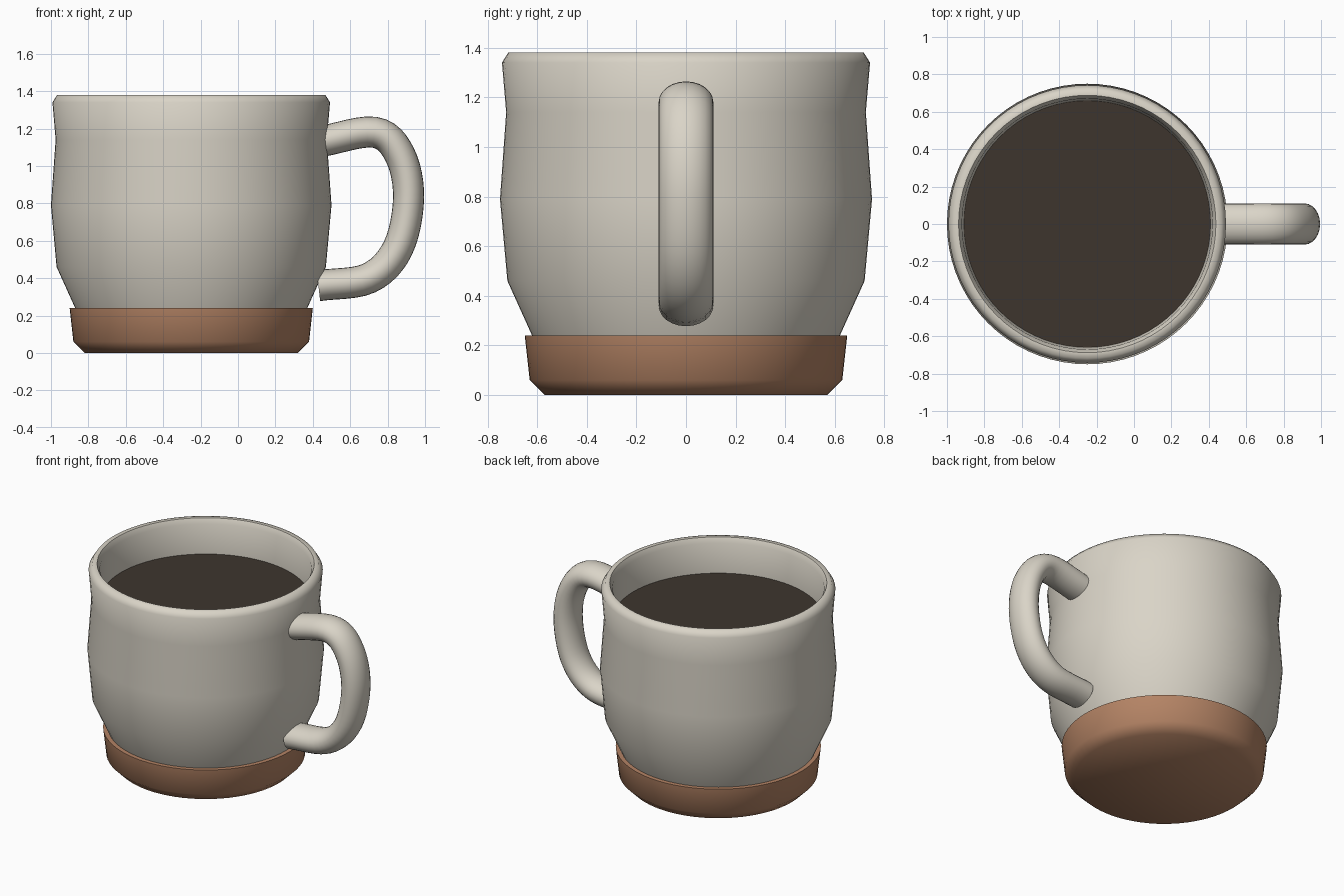
import bpy
import bmesh
from math import cos, sin, pi, radians
from mathutils import Vector

cube = bpy.data.objects.get("Cube")
if cube:
    bpy.data.objects.remove(cube, do_unlink=True)

CUP_X = -0.25   # axis of the cup
SEGMENTS = 72


def material(name, rgb):
    mat = bpy.data.materials.new(name)
    mat.use_nodes = True
    mat.diffuse_color = (*rgb, 1)
    bsdf = mat.node_tree.nodes["Principled BSDF"]
    bsdf.inputs["Base Color"].default_value = (*rgb, 1)
    bsdf.inputs["Roughness"].default_value = 0.6
    return mat


def finish(name, bm, mat, angle=62):
    bmesh.ops.remove_doubles(bm, verts=bm.verts, dist=1e-5)
    bmesh.ops.recalc_face_normals(bm, faces=bm.faces)
    mesh = bpy.data.meshes.new(name)
    bm.to_mesh(mesh)
    bm.free()
    mesh.materials.append(mat)
    obj = bpy.data.objects.new(name, mesh)
    bpy.context.collection.objects.link(obj)
    bpy.ops.object.select_all(action="DESELECT")
    obj.select_set(True)
    bpy.context.view_layer.objects.active = obj
    bpy.ops.object.shade_smooth_by_angle(angle=radians(angle))
    return obj


def lathe(name, profile, mat):
    """Spin (radius, height) points around the cup axis."""
    bm = bmesh.new()
    verts = [bm.verts.new((r, 0, z)) for r, z in profile]
    edges = [bm.edges.new(pair) for pair in zip(verts, verts[1:])]
    bmesh.ops.spin(bm, geom=verts + edges, cent=(0, 0, 0), axis=(0, 0, 1),
                   angle=2 * pi, steps=SEGMENTS, use_merge=True)
    obj = finish(name, bm, mat)
    obj.location.x = CUP_X
    return obj


def smooth_path(points, steps):
    """Catmull-Rom curve through the points."""
    p = [2 * points[0] - points[1], *points, 2 * points[-1] - points[-2]]
    path = []
    for a, b, c, d in zip(p, p[1:], p[2:], p[3:]):
        for i in range(steps):
            t = i / steps
            path.append(0.5 * (2 * b + (c - a) * t + (2 * a - 5 * b + 4 * c - d) * t**2
                               + (3 * b - a - 3 * c + d) * t**3))
    return path + [points[-1]]


def tube(name, points, half_thick, half_wide, mat, sides=24):
    """Sweep an ellipse along a path lying in the xz plane."""
    path = smooth_path(points, 6)
    bm = bmesh.new()
    rings = []
    for i, centre in enumerate(path):
        tangent = path[min(i + 1, len(path) - 1)] - path[max(i - 1, 0)]
        across = Vector((0, 1, 0))
        normal = tangent.normalized().cross(across)
        rings.append([bm.verts.new(centre + normal * half_thick * cos(2 * pi * k / sides)
                                   + across * half_wide * sin(2 * pi * k / sides))
                      for k in range(sides)])
    for lower, upper in zip(rings, rings[1:]):
        for k in range(sides):
            n = (k + 1) % sides
            bm.faces.new((lower[k], lower[n], upper[n], upper[k]))
    bm.faces.new(rings[0])
    bm.faces.new(rings[-1])
    return finish(name, bm, mat)


glaze = material("cream glaze", (0.70, 0.66, 0.575))
clay = material("terracotta clay", (0.46, 0.23, 0.13))
coffee = material("dark coffee", (0.048, 0.036, 0.027))

# Bare clay foot
lathe("base", [(0, 0), (0.57, 0), (0.63, 0.06), (0.65, 0.24), (0, 0.24)], clay)

# Glazed wall, rounded rim and inner cavity
lathe("cup_body", [(0, 0.21), (0.607, 0.21), (0.72, 0.46), (0.75, 0.79), (0.725, 1.14),
                   (0.742, 1.34), (0.717, 1.38), (0.688, 1.38), (0.67, 1.345),
                   (0.66, 1.14), (0.66, 0.5), (0.56, 0.3), (0, 0.3)], glaze)

# Drink surface
lathe("coffee_surface", [(0, 1.14), (0.662, 1.14)], coffee)

# Handle on the model's left
handle_path = [(0.43, 0.36), (0.70, 0.40), (0.855, 0.56), (0.912, 0.83),
               (0.865, 1.06), (0.73, 1.18), (0.44, 1.13)]
tube("handle", [Vector((x, 0, z)) for x, z in handle_path], 0.083, 0.11, glaze)

# Keep the drink surface facing up
surface = bpy.data.objects["coffee_surface"].data
if surface.polygons[0].normal.z < 0:
    surface.flip_normals()
